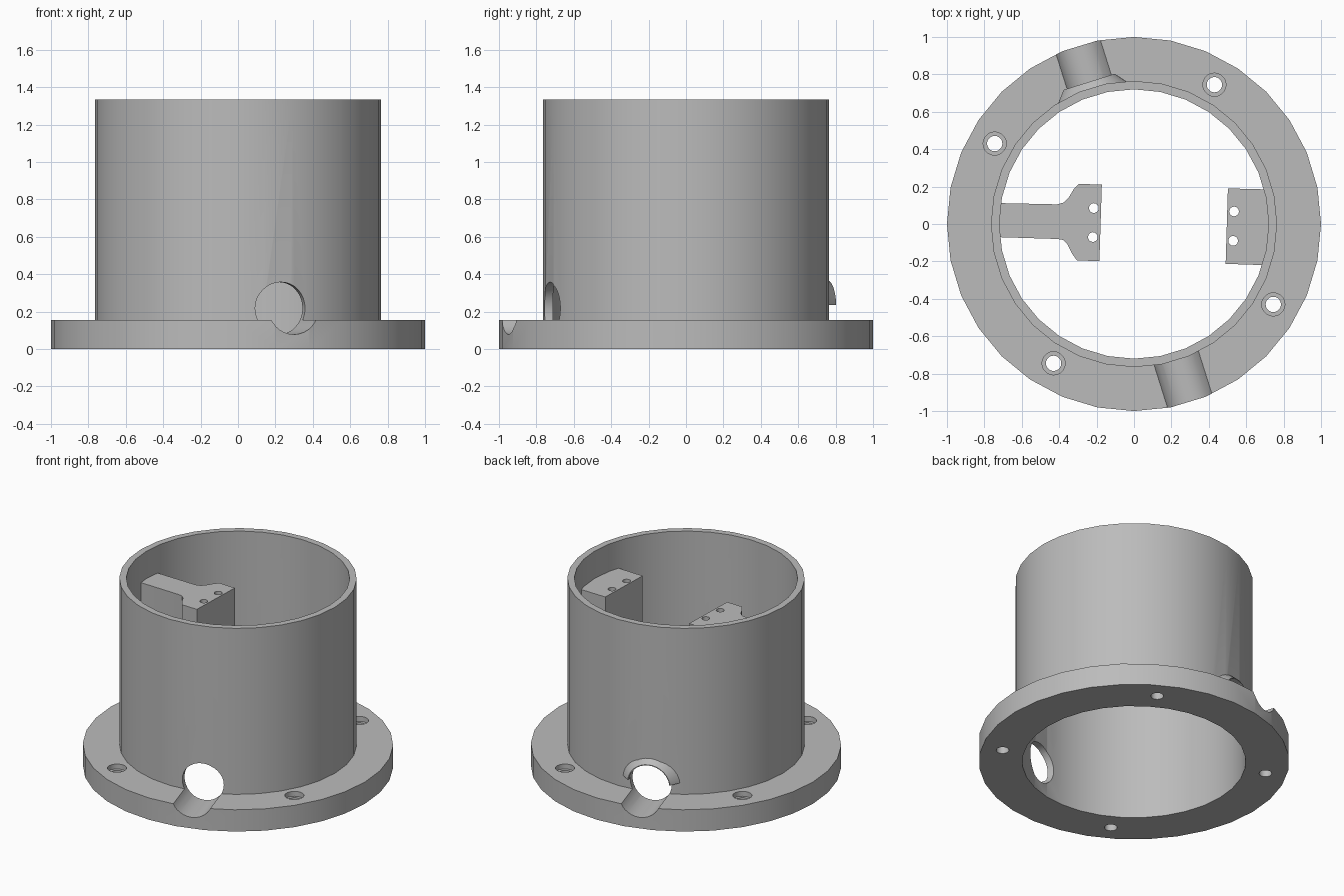
import bpy
import bmesh
from math import cos, sin, radians
from mathutils import Matrix, Vector

if "Cube" in bpy.data.objects:
    bpy.data.objects.remove(bpy.data.objects["Cube"])

grey = bpy.data.materials.new("plain grey")
grey.use_nodes = True
grey.diffuse_color = (0.5, 0.5, 0.5, 1)
grey.node_tree.nodes["Principled BSDF"].inputs["Base Color"].default_value = (0.5, 0.5, 0.5, 1)

SIDES = 32
AXIS = radians(107.5)      # direction of the cross bore, towards the back
BORE_Z = 0.218
BLOCK_TOP, BLOCK_BOTTOM = 1.14, 0.74


def finish(bm, name):
    bmesh.ops.recalc_face_normals(bm, faces=bm.faces)
    mesh = bpy.data.meshes.new(name)
    bm.to_mesh(mesh)
    bm.free()
    mesh.materials.append(grey)
    obj = bpy.data.objects.new(name, mesh)
    bpy.context.collection.objects.link(obj)
    return obj


def lathe(name, profile):
    bm = bmesh.new()
    verts = [bm.verts.new((r, 0, z)) for r, z in profile]
    edges = [bm.edges.new((v, verts[i - 1])) for i, v in enumerate(verts)]
    bmesh.ops.spin(bm, geom=verts + edges, cent=(0, 0, 0), axis=(0, 0, 1),
                   angle=radians(360), steps=SIDES, use_merge=True)
    bmesh.ops.remove_doubles(bm, verts=bm.verts, dist=1e-4)
    return finish(bm, name)


def extrude(name, outline, bottom, top):
    bm = bmesh.new()
    face = bm.faces.new([bm.verts.new((x, y, bottom)) for x, y in outline])
    new = bmesh.ops.extrude_face_region(bm, geom=[face])["geom"]
    bmesh.ops.translate(bm, vec=(0, 0, top - bottom),
                        verts=[v for v in new if isinstance(v, bmesh.types.BMVert)])
    return finish(bm, name)


def rod(name, start, end, r1, r2=None, sides=SIDES, floor=None):
    """Cylinder or cone from start to end, optionally cut off below a height."""
    start, end = Vector(start), Vector(end)
    way = end - start
    place = Matrix.Translation((start + end) / 2) @ way.to_track_quat('Z', 'Y').to_matrix().to_4x4()
    bm = bmesh.new()
    bmesh.ops.create_cone(bm, cap_ends=True, segments=sides, radius1=r1,
                          radius2=r1 if r2 is None else r2, depth=way.length, matrix=place)
    if floor is not None:
        bmesh.ops.bisect_plane(bm, geom=bm.verts[:] + bm.edges[:] + bm.faces[:],
                               plane_co=(0, 0, floor), plane_no=(0, 0, 1), clear_inner=True)
        bmesh.ops.holes_fill(bm, edges=[e for e in bm.edges if e.is_boundary])
    return finish(bm, name)


def boolean(obj, tool, operation):
    mod = obj.modifiers.new("cut", 'BOOLEAN')
    mod.operation, mod.solver, mod.object = operation, 'EXACT', tool
    graph = bpy.context.evaluated_depsgraph_get()
    mesh = bpy.data.meshes.new_from_object(obj.evaluated_get(graph))
    obj.modifiers.clear()
    obj.data = mesh
    bpy.data.objects.remove(tool)


def along(distance):
    return (cos(AXIS) * distance, sin(AXIS) * distance, BORE_Z)


# Tube standing on its flange
housing = lathe("flanged_tube", [(0.72, 0), (1, 0), (1, 0.155), (0.765, 0.155),
                                 (0.765, 1.335), (0.72, 1.335)])

# Half-cone hood over the back opening, then the bore through both walls
boolean(housing, rod("hood", along(0.73), along(0.797), 0.2, 0.145, floor=0.235), 'UNION')
boolean(housing, rod("bore", along(-1.2), along(1.2), 0.14), 'DIFFERENCE')

# Counterbored screw holes in the flange
for angle in (60, 150, 240, 330):
    x, y = 0.86 * cos(radians(angle)), 0.86 * sin(radians(angle))
    for radius, bottom in ((0.041, -0.1), (0.062, 0.12)):
        boolean(housing, rod("screw_hole", (x, y, bottom), (x, y, 0.3), radius, sides=20),
                'DIFFERENCE')

# Mounting blocks inside the tube, each with two vertical holes
long_block = extrude("long_mounting_block", [
    (-0.735, 0.112), (-0.41, 0.105), (-0.375, 0.115), (-0.35, 0.14), (-0.32, 0.19),
    (-0.295, 0.215), (-0.172, 0.21), (-0.185, -0.198), (-0.305, -0.195), (-0.33, -0.16),
    (-0.355, -0.11), (-0.38, -0.085), (-0.41, -0.08), (-0.735, -0.07)],
    BLOCK_BOTTOM, BLOCK_TOP)
short_block = extrude("short_mounting_block", [
    (0.502, 0.19), (0.49, -0.213), (0.7, -0.22), (0.735, -0.1), (0.74, 0.08), (0.71, 0.185)],
    BLOCK_BOTTOM, BLOCK_TOP)
for block, holes in ((long_block, ((-0.215, 0.085), (-0.22, -0.07))),
                     (short_block, ((0.535, 0.067), (0.53, -0.09)))):
    for x, y in holes:
        boolean(block, rod("pin_hole", (x, y, 0.5), (x, y, 1.3), 0.026, sides=16), 'DIFFERENCE')

# Smooth round walls, sharp edges
bpy.ops.object.select_all(action='DESELECT')
for obj in (housing, long_block, short_block):
    obj.select_set(True)
bpy.context.view_layer.objects.active = housing
bpy.ops.object.shade_smooth_by_angle(angle=radians(25))
